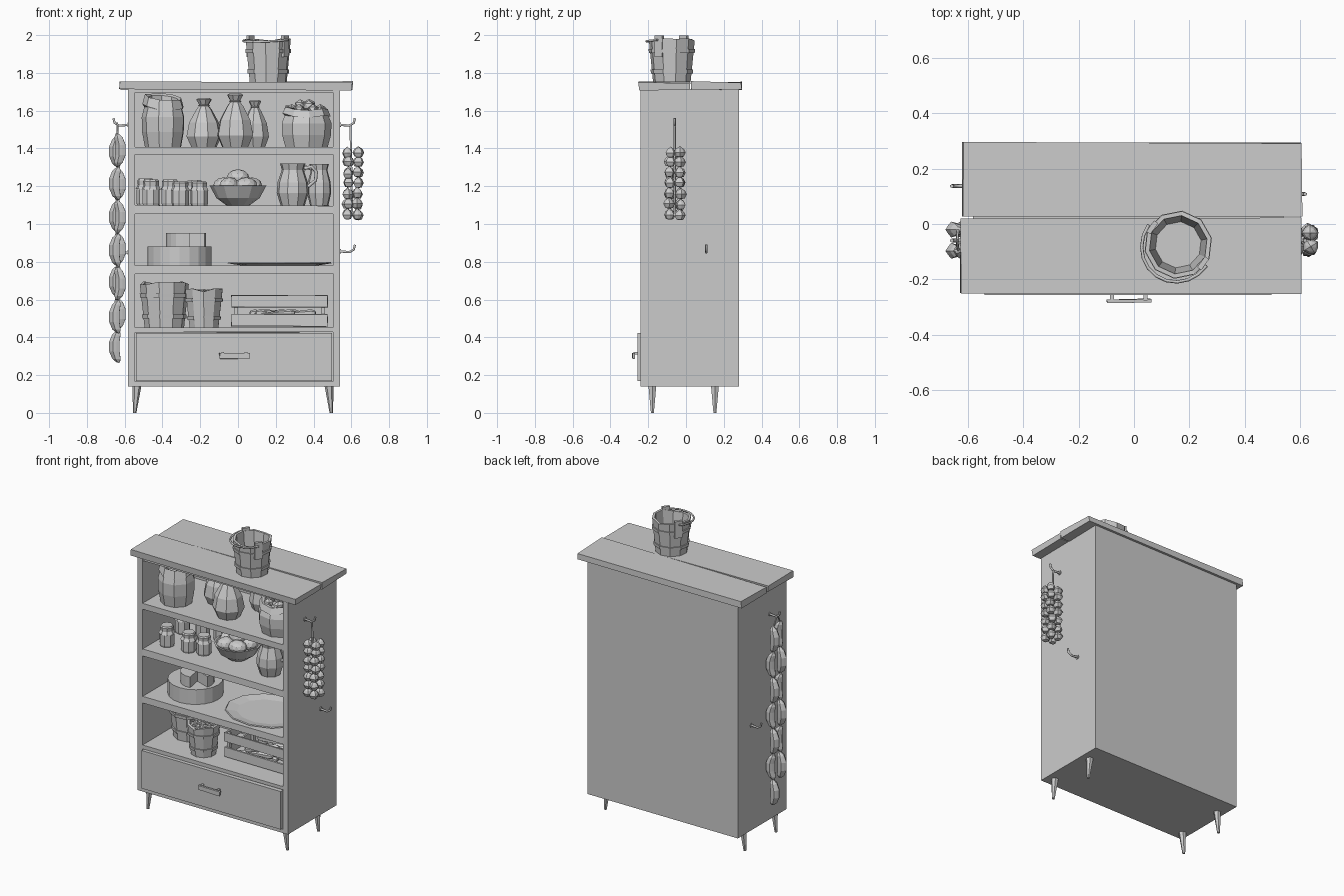
import bpy, bmesh, random
from math import sin, cos, pi, radians
from mathutils import Vector, Matrix

if "Cube" in bpy.data.objects:
    bpy.data.objects.remove(bpy.data.objects["Cube"])

random.seed(4)
R = random.uniform


def finish(name, bm):
    bmesh.ops.remove_doubles(bm, verts=bm.verts, dist=1e-5)
    bmesh.ops.recalc_face_normals(bm, faces=bm.faces)
    me = bpy.data.meshes.new(name)
    bm.to_mesh(me)
    bm.free()
    o = bpy.data.objects.new(name, me)
    bpy.context.collection.objects.link(o)
    return o


def box(name, lo, hi, wobble=0.0):
    bm = bmesh.new()
    lo, hi = Vector(lo), Vector(hi)
    bmesh.ops.create_cube(bm, size=1)
    for v in bm.verts:
        v.co = (lo + hi) / 2 + v.co * (hi - lo)
        v.co += Vector((R(-1, 1), R(-1, 1), R(-1, 1))) * wobble
    return finish(name, bm)


def lathe(name, prof, loc, n=10, turn=0.0, warp=None):
    """Revolve (radius, height) pairs; warp(co, ring, side) may move points."""
    bm = bmesh.new()
    rings = []
    for k, (r, z) in enumerate(prof):
        ring = []
        for i in range(n):
            a = turn + 2 * pi * i / n
            co = Vector((r * cos(a), r * sin(a), z))
            if warp:
                co = warp(co, k, i)
            ring.append(bm.verts.new(co + Vector(loc)))
        rings.append(ring)
    for a, b in zip(rings, rings[1:]):
        for i in range(n):
            j = (i + 1) % n
            bm.faces.new((a[i], a[j], b[j], b[i]))
    return finish(name, bm)


def tube(name, pts, r):
    cu = bpy.data.curves.new(name, 'CURVE')
    cu.dimensions = '3D'
    cu.bevel_depth, cu.bevel_resolution, cu.use_fill_caps = r, 1, True
    sp = cu.splines.new('POLY')
    sp.points.add(len(pts) - 1)
    for p, q in zip(sp.points, pts):
        p.co = (*q, 1)
    tmp = bpy.data.objects.new(name + "_path", cu)
    me = bpy.data.meshes.new_from_object(tmp)
    bpy.data.objects.remove(tmp)
    o = bpy.data.objects.new(name, me)
    bpy.context.collection.objects.link(o)
    return o


def blobs(name, items, sub=1):
    """Low-poly lumps: (centre, size) pairs joined in one object."""
    bm = bmesh.new()
    for c, s in items:
        m = Matrix.Translation(c) @ Matrix.Rotation(R(0, pi), 4, 'Z') @ Matrix.Diagonal((*s, 1))
        bmesh.ops.create_icosphere(bm, subdivisions=sub, radius=1, matrix=m)
    return finish(name, bm)


# carcass: sides, back, bottom, shelves, rail, top boards
box("left_side", (-.583, -.24, .14), (-.546, .28, 1.715))
box("right_side", (.504, -.24, .14), (.541, .28, 1.715))
box("back_panel", (-.56, .25, .14), (.52, .28, 1.715))
box("bottom_panel", (-.56, -.24, .14), (.52, .27, .165))
box("ceiling_panel", (-.56, -.235, 1.695), (.52, .27, 1.715))
for i, (a, b) in enumerate([(1.37, 1.407), (1.055, 1.098), (.737, .78), (.428, .452)]):
    box(f"shelf_{i + 1}", (-.56, -.237, a), (.52, .26, b), .002)
box("top_board_front", (-.625, -.25, 1.71), (.602, .021, 1.752), .005)
box("top_board_back", (-.62, .027, 1.71), (.605, .292, 1.752), .005)

# drawer and handle
box("drawer_front", (-.54, -.256, .168), (.498, -.2, .424))
box("drawer_box", (-.52, -.21, .175), (.48, .2, .40))
box("handle_bar", (-.097, -.285, .286), (.06, -.272, .318), .003)
for x in (-.08, .042):
    box("handle_post", (x - .007, -.278, .308), (x + .007, -.25, .322))

# tapered legs, tips splayed outward
for sx, x in ((-1, -.535), (1, .482)):
    for y in (-.178, .153):
        lathe("leg", [(0, 0), (.009, 0), (.024, .145), (0, .145)], (x, y, 0), 6,
              warp=lambda c, k, i: c + Vector((sx * .012 if k < 2 else 0, 0, 0)))

# wall hooks
for s, x, y, z in ((-1, -.58, -.06, 1.525), (-1, -.58, .137, .85), (1, .54, -.06, 1.525), (1, .54, .108, .855)):
    tube("hook", [(x, y, z), (x + s * .05, y, z - .004), (x + s * .073, y, z + .01), (x + s * .079, y, z + .035)], .007)
    tube("hook_plate", [(x - s * .01, y, z), (x + s * .006, y, z)], .014)


# sausage strings
def sausage(c, length, bend):
    prof = [(0, -1), (.01, -.97), (.024, -.75), (.03, -.3), (.03, .3), (.024, .75), (.01, .97), (0, 1)]
    def warp(co, k, i):
        f, t = (1 if i % 2 else .84), co.z
        return Vector((co.x * f + bend * (.5 - t * t), co.y * f, t * length / 2))
    lathe("sausage", prof, c, 10, warp=warp)


for y, top, end, count in ((-.02, 1.47, .265, 7), (-.097, 1.48, .42, 6)):
    step = (top - end) / count
    for i in range(count):
        side = 1 if (i + (y < -.05)) % 2 else -1
        sausage((-.636 + side * .007, y, top - (i + .5) * step), step, side * .022)
    tube("sausage_string", [(-.64, -.06, 1.535), (-.636, y, top - .01)], .005)

# garlic braid
tube("garlic_rope", [(.595, -.06, 1.53), (.605, -.06, 1.04)], .006)
bulb = [(0, -.026), (.02, -.022), (.031, 0), (.022, .018), (.007, .028), (0, .034)]
for row in range(7):
    for q in range(4):
        a = pi / 4 + q * pi / 2 + R(-.2, .2)
        p = (.609 + .038 * cos(a), -.058 + .038 * sin(a), 1.38 - row * .055 + R(-.006, .006))
        lathe("garlic_bulb", bulb, p, 8, R(0, 1),
              lambda c, k, i: Vector((c.x * (1 - .14 * (i % 2)), c.y * (1 - .14 * (i % 2)), c.z)))


# stave buckets with hoops
def bucket(name, x, y, z, rb, rt, h, turn=.2, fill=0):
    jit = [R(-.012, .008) for _ in range(10)]
    t = .016
    prof = [(0, 0), (rb, 0), (rt, h), (rt - t, h), (rb - t, .02), (0, .02)]
    lathe(name, prof, (x, y, z), 10, turn,
          lambda c, k, i: c + Vector((0, 0, jit[i] if k in (2, 3) else 0)))
    for f in (.2, .68):
        r0, r1 = rb + (rt - rb) * f, rb + (rt - rb) * (f + .09)
        a, b = f * h, (f + .09) * h
        lathe(name + "_hoop", [(r0 - .003, a), (r0 + .007, a), (r1 + .007, b), (r1 - .003, b)], (x, y, z), 10, turn)
    if fill:
        r = rt - t
        lathe(name + "_fill", [(r - .006, h * .85), (0, h * .93)], (x, y, z), 10, turn)
        items = []
        for i in range(fill):
            q, a = r * .85 * (i / fill) ** .5, i * 2.4
            s = R(.014, .02)
            items.append(((x + q * cos(a), y + q * sin(a), z + h * (.95 - .05 * q / r)), (s, s, s * .8)))
        blobs(name + "_nuts", items)


bucket("top_bucket", .16, -.075, 1.752, .1, .122, .225)
ears = [Vector((.066, -.012, 1.955)), Vector((.25, -.142, 1.955))]
axis = (ears[1] - ears[0]).normalized()
for e in ears:
    o = box("bucket_ear", (-.009, -.024, -.07), (.009, .024, .043))
    o.location = e
    o.rotation_euler.z = math_a = -.615
mid, front = (ears[0] + ears[1]) / 2, Vector((axis.y, -abs(axis.x), 0))
tube("bucket_handle", [mid - axis * .128 * cos(a) + front * .135 * sin(a) + Vector((0, 0, .02 - .01 * sin(a)))
                       for a in [pi * i / 10 for i in range(11)]], .006)
bucket("large_bucket", -.39, .05, .452, .105, .13, .235, .1, 45)
bucket("small_bucket", -.18, -.11, .452, .08, .104, .2, .3, 30)


# sacks: two open, three tied
def open_sack(name, x, y, z, r, h, tilt):
    prof = [(0, 0), (r * .85, 0), (r * .98, h * .3), (r, h * .6), (r * .88, h * .8), (r * .97, h * .83),
            (r * .85, h), (r * .7, h * .98), (r * .72, h * .72), (0, h * .7)]
    def warp(c, k, i):
        w = Vector((0, 0, R(-.006, .006) + tilt * (c.y - c.x * .5)) if 4 < k < 8 else (0, 0, 0))
        return c + w
    return lathe(name, prof, (x, y, z), 9, R(0, 1), warp)


open_sack("flour_sack", -.395, -.09, 1.407, .115, .265, .2)
open_sack("potato_sack", .36, -.07, 1.407, .135, .21, .1)
blobs("potatoes", [((.36 + q * cos(a), -.07 + q * sin(a), zz), (R(.034, .042), R(.028, .034), .03))
                   for q, a, zz in [(.075, i * pi / 3, 1.605) for i in range(6)]
                   + [(.03, 1, 1.632), (.03, 3.1, 1.63), (.03, 5.2, 1.625)]])
for x, y, r, h in ((-.18, .05, .095, .26), (-.015, -.08, .1, .285), (.09, .12, .075, .25)):
    lathe("tied_sack", [(0, 0), (r * .72, 0), (r, h * .22), (r * .85, h * .5), (r * .45, h * .76), (r * .25, h * .85),
                        (r * .45, h * .97), (r * .3, h), (0, h * .94)], (x, y, 1.407), 8, R(0, .7))
    lathe("sack_tie", [(r * .25, h * .83), (r * .34, h * .85), (r * .25, h * .87)], (x, y, 1.407), 8)

# jars with cloth lids
for x, y, s in ((-.46, -.1, 1), (-.49, .11, 1.04), (-.305, -.09, .93), (-.205, -.07, .93), (-.36, .14, 1), (-.23, .15, .98)):
    lathe("jar", [(0, 0), (.044, 0), (.047, .012), (.047, .082), (.038, .1), (0, .1)], (x, y, 1.098), 8, R(0, .7))
    lathe("jar_lid", [(.052, .085 * s), (.041, .104 * s), (.043, .128 * s), (.037, .137 * s), (0, .137 * s),
                      ], (x, y, 1.098), 8, R(0, .7))

# bowl with rolls
lathe("bowl", [(0, 0), (.06, 0), (.115, .04), (.15, .105), (.138, .105), (.1, .045), (0, .02)], (0, 0, 1.098), 12)
blobs("bread_rolls", [((.078 * cos(a), .078 * sin(a), 1.205), (.06, .052, .042)) for a in (.3, 1.6, 2.9, 4.1, 5.3)]
      + [((0, 0, 1.245), (.062, .055, .045))], 2)


# jugs
def jug(x, y, r, h, hx, hy):
    z = 1.098
    lathe("jug", [(0, 0), (r * .75, 0), (r, h * .3), (r * .95, h * .55), (r * .68, h * .85), (r * .8, h), (r * .7, h),
                  (r * .58, h * .85), (r * .8, h * .4), (0, h * .1)], (x, y, z), 9, .2,
          lambda c, k, i: c * 1.0)
    tube("jug_handle", [(x + hx * r * d, y + hy * r * d, z + h * f) for d, f in
                        ((.7, .88), (1.15, .93), (1.45, .8), (1.4, .6), (.93, .45))], .01)


jug(.29, -.07, .086, .222, 1, .1)
jug(.43, .09, .065, .22, -.95, -.3)


# cheese wheels, upper one with a wedge cut out
def prism(name, pts, z0, z1):
    bm = bmesh.new()
    f = bm.faces.new([bm.verts.new((x, y, z0)) for x, y in pts])
    g = bmesh.ops.extrude_face_region(bm, geom=[f])["geom"]
    for v in g:
        if isinstance(v, bmesh.types.BMVert):
            v.co.z = z1
    return finish(name, bm)


lathe("cheese_wheel", [(0, 0), (.17, 0), (.17, .1), (0, .1)], (-.31, -.01, .78), 20)
prism("cut_cheese", [(-.275, -.04)] + [(-.275 + .105 * cos(radians(a)), -.04 + .105 * sin(radians(a)))
                                      for a in range(-20, 281, 20)], .88, .952)

# serving plate
lathe("plate", [(0, 0), (.2, 0), (.277, .012), (.272, .018), (.2, .008), (0, .008)], (.22, .005, .78), 12, .1,
      lambda c, k, i: Vector((c.x, c.y * .85, c.z)))

# slatted crate of vegetables
x0, x1, y0, y1 = -.035, .475, -.1, .2
box("crate_base", (x0 + .01, y0 + .01, .455), (x1 - .01, y1 - .01, .468))
for a, b in ((.458, .522), (.56, .622)):
    for y in (y0, y1 - .012):
        box("crate_slat", (x0, y, a), (x1, y + .012, b), .002)
    for x in (x0 + .002, x1 - .014):
        box("crate_end_slat", (x, y0 + .012, a), (x + .012, y1 - .012, b))
for x in (x0 + .014, x1 - .034):
    for y in (y0 + .012, y1 - .032):
        box("crate_post", (x, y, .458), (x + .02, y + .02, .618))
for i in range(20):
    c = Vector((R(.12, .32), y0 + .035 + (i % 10) * .025, .49 + .035 * (i // 10)))
    o = lathe("carrot", [(0, -.1), (.01, -.06), (.02, .07), (.012, .09), (0, .095)], (0, 0, 0), 6)
    o.location = c
    o.rotation_euler = (0, pi / 2 * random.choice((-1, 1)) + R(-.08, .08), R(-.2, .2))
